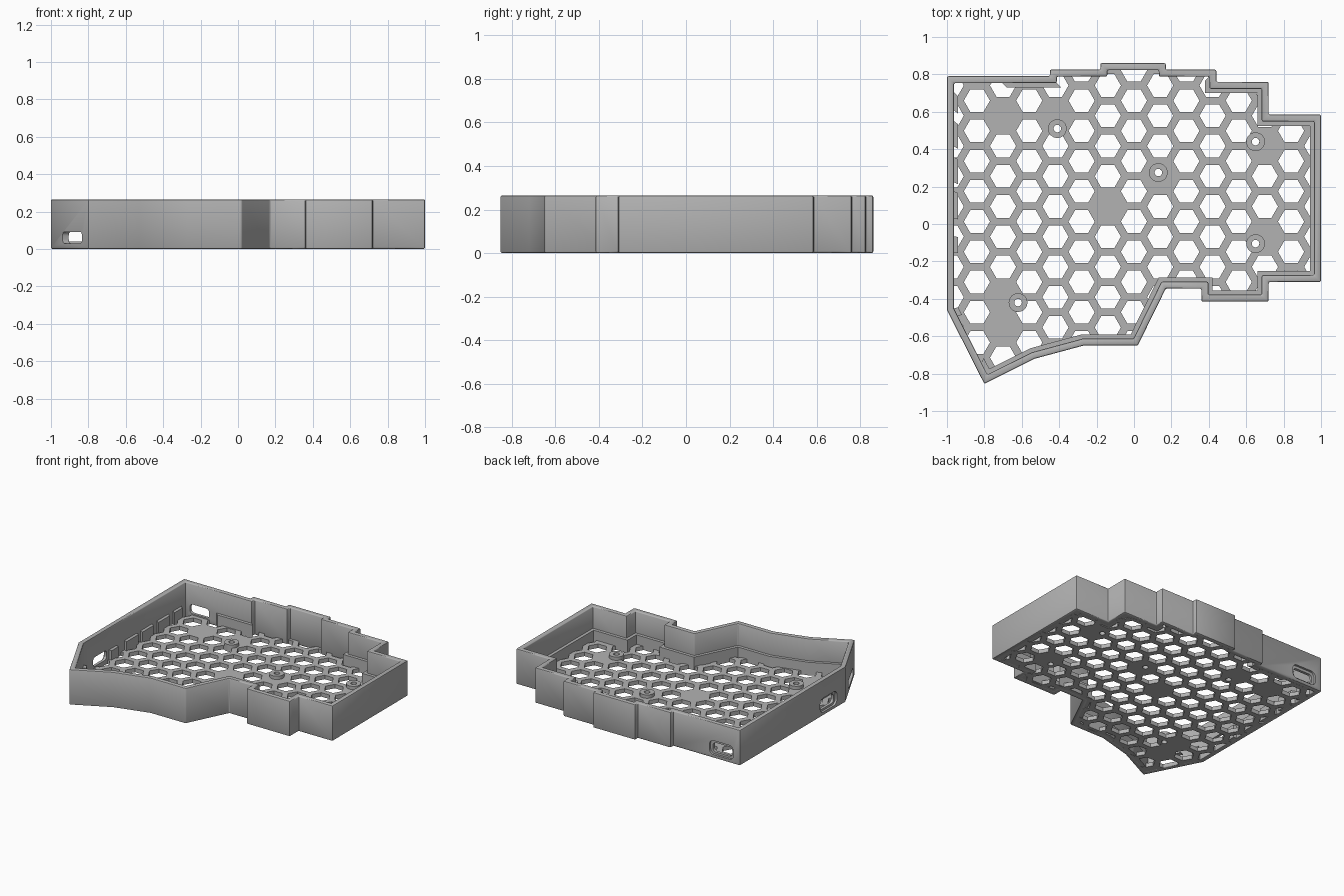
import bpy, bmesh, math
from mathutils import Vector, Matrix

cube = bpy.data.objects.get("Cube")
if cube:
    bpy.data.objects.remove(cube, do_unlink=True)

grey = bpy.data.materials.new("plain_grey")
grey.use_nodes = True
grey.diffuse_color = (0.45, 0.45, 0.45, 1)
grey.node_tree.nodes["Principled BSDF"].inputs["Base Color"].default_value = (0.45, 0.45, 0.45, 1)

HEIGHT, WALL, LEDGE, FLOOR = 0.265, 0.037, 0.06, 0.03

# Case outline, clockwise from the back right corner
OUTLINE = [Vector(p) for p in (
    (-1, .79), (-.45, .79), (-.45, .825), (-.18, .825), (-.18, .86), (.17, .86),
    (.17, .825), (.44, .825), (.44, .76), (.72, .76), (.72, .585), (1, .585),
    (1, -.31), (.72, -.31), (.72, -.415), (.36, -.415), (.36, -.345), (.17, -.345),
    (.02, -.65), (-.27, -.65), (-.53, -.72), (-.8, -.855), (-1, -.46))]
COUNT = len(OUTLINE)
SLANT, LEFT = COUNT - 2, COUNT - 1


def inset(d):
    """Outline moved inward by d with mitred corners."""
    result = []
    for i, p in enumerate(OUTLINE):
        a = (p - OUTLINE[i - 1]).normalized()
        b = (OUTLINE[(i + 1) % COUNT] - p).normalized()
        na, nb = Vector((a.y, -a.x)), Vector((b.y, -b.x))
        result.append(p + (na + nb) * d / (1 + na.dot(nb)))
    return result


def make(name, bm):
    bmesh.ops.recalc_face_normals(bm, faces=bm.faces)
    mesh = bpy.data.meshes.new(name)
    bm.to_mesh(mesh)
    bm.free()
    mesh.materials.append(grey)
    obj = bpy.data.objects.new(name, mesh)
    bpy.context.collection.objects.link(obj)
    return obj


def prism(bm, points, low, high):
    """Closed upright prism over a flat polygon."""
    bottom = [bm.verts.new((p[0], p[1], low)) for p in points]
    top = [bm.verts.new((p[0], p[1], high)) for p in points]
    bm.faces.new(bottom)
    bm.faces.new(top)
    for i in range(len(points)):
        j = (i + 1) % len(points)
        bm.faces.new((bottom[i], bottom[j], top[j], top[i]))
    return bottom + top


def circle(x, y, r, n):
    return [(x + r * math.cos(math.tau * i / n), y + r * math.sin(math.tau * i / n)) for i in range(n)]


def apply(obj, mod):
    with bpy.context.temp_override(object=obj, active_object=obj, selected_objects=[obj]):
        bpy.ops.object.modifier_apply(modifier=mod.name)


def cut(obj, cutter):
    cutter.hide_render = True
    mod = obj.modifiers.new("cut", "BOOLEAN")
    mod.operation, mod.solver, mod.object = "DIFFERENCE", "EXACT", cutter
    apply(obj, mod)
    bpy.data.objects.remove(cutter, do_unlink=True)


# Outer wall: a mitred ring with softened edges
bm = bmesh.new()
rings = [[bm.verts.new((p.x, p.y, z)) for p in inset(d)]
         for d, z in ((0, 0), (0, HEIGHT), (WALL, HEIGHT), (WALL, 0))]
for k in range(4):
    a, b = rings[k], rings[(k + 1) % 4]
    for i in range(COUNT):
        j = (i + 1) % COUNT
        bm.faces.new((a[i], a[j], b[j], b[i]))
wall = make("outer_wall", bm)
bevel = wall.modifiers.new("soft_edges", "BEVEL")
bevel.width, bevel.segments, bevel.limit_method = 0.008, 2, "ANGLE"
apply(wall, bevel)


# Rounded connector slots through the wall, some with an outer recess
def slot_cutter(edge, t, width, low, high, depth_in):
    a, b = OUTLINE[edge], OUTLINE[(edge + 1) % COUNT]
    along = (b - a).normalized()
    inward = Vector((along.y, -along.x))
    centre = a.lerp(b, t)
    h, w = (high - low) / 2, width / 2
    r = h * 0.7
    pts = []
    for k, (sx, sz) in enumerate(((1, 1), (-1, 1), (-1, -1), (1, -1))):
        for s in range(6):
            ang = math.pi / 2 * (k + s / 5)
            pts.append((sx * (w - r) + r * math.cos(ang), sz * (h - r) + r * math.sin(ang)))
    bm = bmesh.new()
    verts = prism(bm, pts, -0.05, depth_in)
    frame = Matrix(((along.x, 0, inward.x, centre.x), (along.y, 0, inward.y, centre.y),
                    (0, 1, 0, (low + high) / 2), (0, 0, 0, 1)))
    bmesh.ops.transform(bm, matrix=frame, verts=verts)
    return make("slot_cutter", bm)


for edge, t in ((0, 0.28), (LEFT, 0.16)):
    cut(wall, slot_cutter(edge, t, 0.20, 0.025, 0.13, 0.016))
    cut(wall, slot_cutter(edge, t, 0.16, 0.04, 0.11, 0.1))
cut(wall, slot_cutter(SLANT, 0.43, 0.23, 0.03, 0.092, 0.1))

# Floor with a honeycomb of holes, left solid by the screw posts and pads
POSTS = ((-.41, .51), (.13, .275), (.65, .44), (.65, -.105), (-.62, -.42))
SOLID = ((-.41, .58), (.13, .26), (.70, .42), (.70, -.07), (-.70, -.40),
         (-.70, .58), (-.70, -.55), (-.14, .09))
STEP = 0.14
PITCH = STEP * 2 / math.sqrt(3)
bm = bmesh.new()
prism(bm, inset(0.03), 0, FLOOR)
floor = make("honeycomb_floor", bm)
bm = bmesh.new()
for col in range(-7, 8):
    for row in range(-6, 6):
        x, y = col * STEP, 0.013 + (row + 0.5 * (col % 2)) * PITCH
        if all(math.hypot(x - sx, y - sy) > 0.06 for sx, sy in SOLID):
            prism(bm, circle(x, y, 0.07, 6), -0.1, 0.1)
cut(floor, make("hole_cutter", bm))

# Screw posts: short tubes open right through the floor
bm = bmesh.new()
for x, y in POSTS:
    prism(bm, circle(x, y, 0.02, 24), -0.1, 0.1)
cut(floor, make("screw_cutter", bm))
bm = bmesh.new()
for x, y in POSTS:
    loops = [[bm.verts.new((px, py, z)) for px, py in circle(x, y, r, 32)]
             for r, z in ((0.05, 0.002), (0.05, 0.055), (0.02, 0.055), (0.02, 0.002))]
    for k in range(4):
        a, b = loops[k], loops[(k + 1) % 4]
        for i in range(32):
            j = (i + 1) % 32
            bm.faces.new((a[i], a[j], b[j], b[i]))
posts = make("screw_posts", bm)

# Inner ledge along the wall, broken into tabs beside the slots
outer, inner = inset(WALL - 0.004), inset(LEDGE)


def ledge(bm, edge, start=0.0, end=1.0):
    j = (edge + 1) % COUNT
    prism(bm, [outer[edge].lerp(outer[j], start), outer[edge].lerp(outer[j], end),
               inner[edge].lerp(inner[j], end), inner[edge].lerp(inner[j], start)], 0.002, 0.1)


bm = bmesh.new()
ledge(bm, 0, 0.47, 1)
for edge in range(7, SLANT):
    ledge(bm, edge)
for start, end in ((0, 0.18), (0.88, 1)):
    ledge(bm, SLANT, start, end)
for low, high in ((-.15, -.06), (.04, .19), (.24, .38), (.44, .58), (.64, .74)):
    ledge(bm, LEFT, (low + .46) / 1.25, (high + .46) / 1.25)
support = make("inner_ledge", bm)

# Smooth shading with sharp edges kept
for obj in bpy.context.selected_objects:
    obj.select_set(False)
for obj in (wall, floor, posts, support):
    obj.select_set(True)
bpy.context.view_layer.objects.active = wall
bpy.ops.object.shade_smooth_by_angle(angle=math.radians(35))
